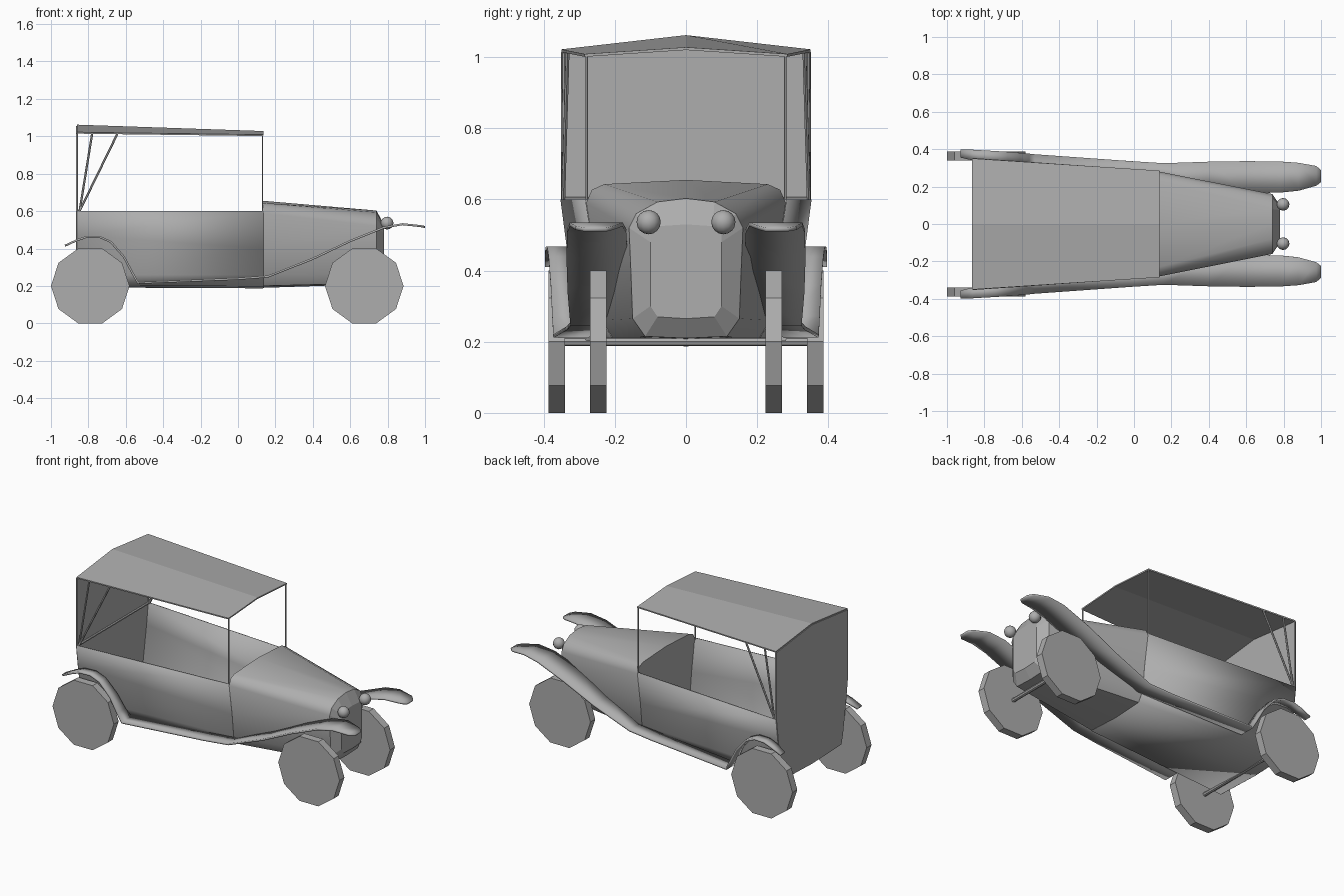
import bpy, bmesh, math
from mathutils import Vector

old = bpy.data.objects.get("Cube")
if old:
    bpy.data.objects.remove(old, do_unlink=True)

GREY = (0.42, 0.42, 0.42, 1)
mat = bpy.data.materials.new("plain_grey")
mat.use_nodes = True
mat.diffuse_color = GREY
mat.node_tree.nodes["Principled BSDF"].inputs["Base Color"].default_value = GREY


def finish(name, bm, thick=0, smooth=0):
    bmesh.ops.recalc_face_normals(bm, faces=bm.faces[:])
    mesh = bpy.data.meshes.new(name)
    bm.to_mesh(mesh)
    bm.free()
    obj = bpy.data.objects.new(name, mesh)
    bpy.context.scene.collection.objects.link(obj)
    mesh.materials.append(mat)
    if thick:
        mod = obj.modifiers.new("thickness", "SOLIDIFY")
        mod.thickness = thick
        mod.offset = 0
    if smooth:
        bpy.ops.object.select_all(action="DESELECT")
        obj.select_set(True)
        bpy.context.view_layer.objects.active = obj
        bpy.ops.object.shade_smooth_by_angle(angle=math.radians(smooth))
    return obj


def loft(name, rows, closed=False, caps=False, thick=0, smooth=0):
    """Skin a list of equally long rows of points."""
    bm = bmesh.new()
    grid = [[bm.verts.new(p) for p in row] for row in rows]
    n = len(grid[0])
    for a, b in zip(grid, grid[1:]):
        for i in range(n if closed else n - 1):
            j = (i + 1) % n
            bm.faces.new((a[i], a[j], b[j], b[i]))
    if caps:
        bm.faces.new(grid[0])
        bm.faces.new(grid[-1])
    return finish(name, bm, thick, smooth)


def ring(x, half):
    """Closed section from a half outline running centre to centre."""
    return [(x, y, z) for y, z in half] + [(x, -y, z) for y, z in half[-2:0:-1]]


def arch(x, half):
    """Open section from a half outline that ends on the centre line."""
    return [(x, y, z) for y, z in half] + [(x, -y, z) for y, z in half[-2::-1]]


def rod(name, a, b, r, sides=6):
    a, b = Vector(a), Vector(b)
    bm = bmesh.new()
    bmesh.ops.create_cone(bm, cap_ends=True, segments=sides, radius1=r, radius2=r,
                          depth=(b - a).length)
    turn = (b - a).to_track_quat("Z", "Y").to_matrix()
    bmesh.ops.rotate(bm, verts=bm.verts, matrix=turn)
    bmesh.ops.translate(bm, verts=bm.verts, vec=(a + b) / 2)
    return finish(name, bm)


REAR, DASH = -0.861, 0.135

# Open passenger tub
tub_rear = [(.35, .6), (.333, .47), (.3, .26), (.285, .205), (0, .195)]
tub_front = [(.28, .59), (.25, .4), (.235, .26), (.2, .2), (0, .19)]
rail_front = [(.281, .6)] + tub_front[1:]
loft("tub", [arch(REAR, tub_rear), arch(DASH, rail_front)], thick=.006, smooth=35)

# Tall rear wall, with a rail at seat-back height
wall = [(0, 1.055), (.35, 1.015)] + tub_rear
loft("rear_wall", [ring(REAR - .004, wall), ring(REAR + .004, wall)], closed=True, caps=True)
rod("rear_rail", (REAR + .008, -.345, .6), (REAR + .008, .345, .6), .007)

# Bonnet and radiator
cowl = [(0, .655), (.23, .643), (.265, .627)] + tub_front
nose = [(0, .603), (.08, .593), (.14, .56), (.16, .52), (.155, .4), (.15, .265),
        (.115, .215), (0, .21)]
loft("bonnet", [ring(DASH, cowl), ring(.74, nose)], closed=True, caps=True, smooth=40)
grille = [(0, .53), (.075, .525), (.1, .51), (.1, .48), (.1, .4), (.1, .3),
          (.08, .27), (0, .265)]
loft("radiator", [ring(.74, nose), ring(.78, grille)], closed=True, caps=True)

# Folding roof
loft("roof", [[(REAR, -.35, 1.018), (REAR, 0, 1.058), (REAR, .35, 1.018)],
              [(DASH, -.285, 1.005), (DASH, 0, 1.024), (DASH, .285, 1.005)]], thick=.008)

# Mudguard and running board: x, z, inner y, outer y
GUARD = [(1.0, .515, .225, .285), (.975, .52, .205, .31), (.88, .53, .178, .327),
         (.78, .512, .168, .334), (.6, .44, .165, .336), (.4, .345, .185, .333),
         (.16, .25, .225, .325), (0, .238, .24, .335), (-.535, .216, .275, .373),
         (-.565, .27, .3, .376), (-.61, .355, .315, .38), (-.68, .435, .325, .386),
         (-.74, .462, .33, .39), (-.81, .462, .335, .394), (-.86, .445, .34, .397),
         (-.925, .415, .355, .397)]

for side, s in (("left", 1), ("right", -1)):
    loft("mudguard_" + side, [[(x, s * i, z), (x, s * o, z)] for x, z, i, o in GUARD],
         thick=.011, smooth=25)

    # Ten-sided wheels
    for end, x, y in (("front", .675, .247), ("rear", -.79, .363)):
        bm = bmesh.new()
        corners = [(math.cos(k * math.tau / 10) * .21, math.sin(k * math.tau / 10) * .21)
                   for k in range(10)]
        rims = [[bm.verts.new((x + cx, s * y + w, .2 + cz)) for cx, cz in corners]
                for w in (-.0235, .0235)]
        for rim in rims:
            bm.faces.new(rim)
        for k in range(10):
            j = (k + 1) % 10
            bm.faces.new((rims[0][k], rims[0][j], rims[1][j], rims[1][k]))
        finish(f"{end}_wheel_{side}", bm)

    # Windscreen post and roof struts
    rod("windscreen_post_" + side, (DASH - .004, s * .279, .59),
        (DASH - .004, s * .279, 1.005), .004)
    rod("rear_post_" + side, (REAR + .003, s * .347, .6), (REAR + .003, s * .347, 1.015), .004)
    for i, x in enumerate((-.78, -.645)):
        rod(f"roof_strut_{i + 1}_{side}", (-.847, s * .345, .6),
            (x, s * (.347 + (REAR - x) * .065), 1.013), .006)

    # Headlamp
    bm = bmesh.new()
    bmesh.ops.create_uvsphere(bm, u_segments=12, v_segments=8, radius=.034)
    bmesh.ops.translate(bm, verts=bm.verts, vec=(.797, s * .105, .536))
    finish("headlamp_" + side, bm, smooth=60)

# Axles
rod("front_axle", (.675, -.25, .2), (.675, .25, .2), .012, 8)
rod("rear_axle", (-.79, -.36, .2), (-.79, .36, .2), .012, 8)
